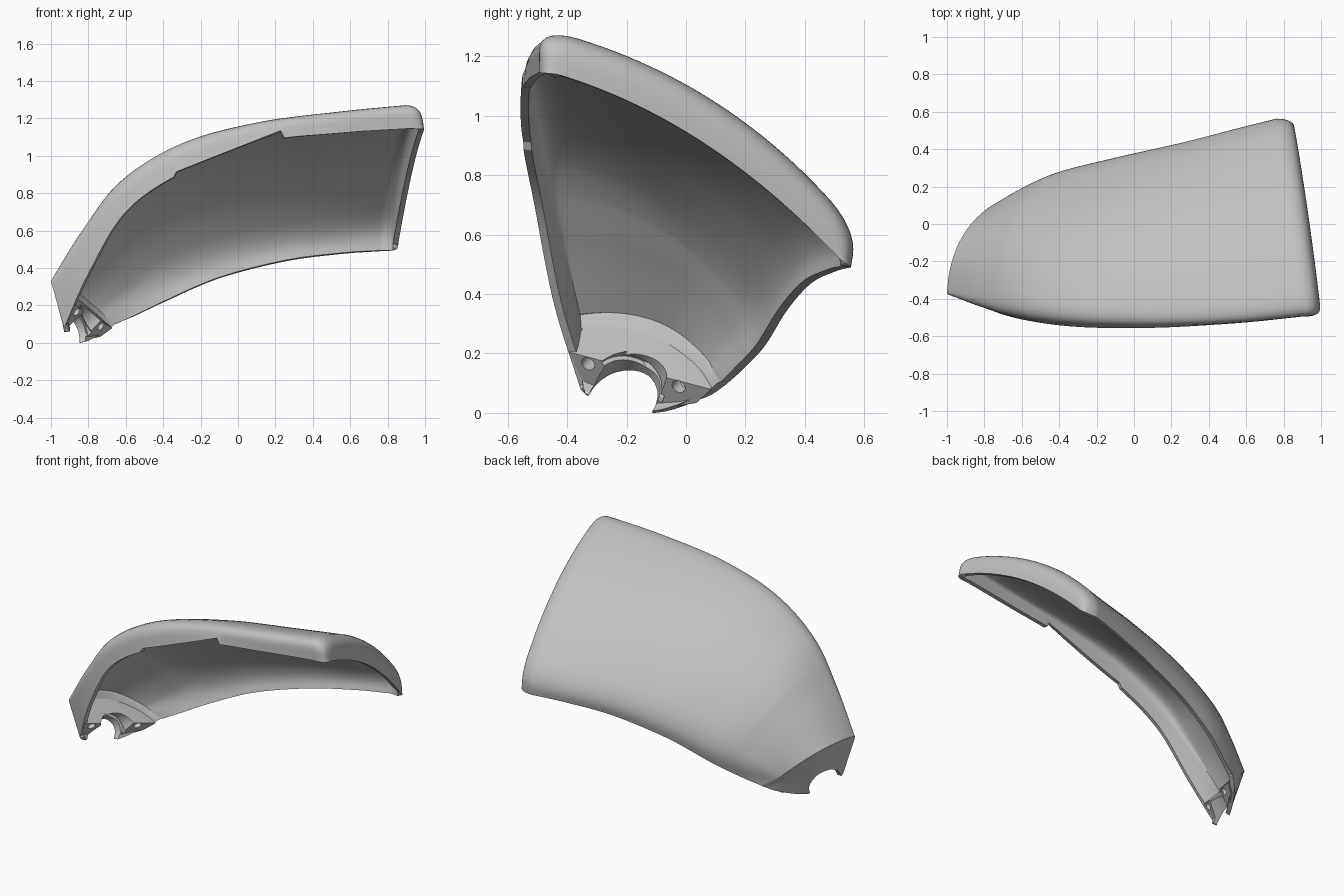
import bpy, bmesh
from mathutils import Vector

if "Cube" in bpy.data.objects:
    bpy.data.objects.remove(bpy.data.objects["Cube"], do_unlink=True)

grey = bpy.data.materials.new("plain_grey")
grey.use_nodes = True
grey.diffuse_color = (0.53, 0.53, 0.53, 1)
grey.node_tree.nodes["Principled BSDF"].inputs["Base Color"].default_value = grey.diffuse_color


def make_object(name, bm):
    mesh = bpy.data.meshes.new(name)
    bm.to_mesh(mesh)
    bm.free()
    mesh.materials.append(grey)
    obj = bpy.data.objects.new(name, mesh)
    bpy.context.collection.objects.link(obj)
    return obj


def apply_modifier(obj, kind, **settings):
    modifier = obj.modifiers.new(kind.lower(), kind)
    for key, value in settings.items():
        setattr(modifier, key, value)
    bpy.context.view_layer.objects.active = obj
    bpy.ops.object.modifier_apply(modifier=modifier.name)


def cylinder(name, centre, axis, radius, depth):
    bm = bmesh.new()
    bmesh.ops.create_cone(bm, cap_ends=True, segments=40, radius1=radius,
                          radius2=radius, depth=depth)
    obj = make_object(name, bm)
    obj.location = centre
    obj.rotation_mode = "QUATERNION"
    obj.rotation_quaternion = Vector(axis).to_track_quat("Z", "Y")
    obj.hide_render = True
    return obj


def spline(points, t):
    """Smooth curve through the points, t from 0 to 1."""
    points = [Vector(p) for p in points]
    last = len(points) - 1
    i = min(int(t * last), last - 1)
    f = t * last - i
    b, c = points[i], points[i + 1]
    a = points[i - 1] if i > 0 else b * 2 - c
    d = points[i + 2] if i + 2 <= last else c * 2 - b
    return b + ((c - a) + ((a * 2 - b * 5 + c * 4 - d) + (b * 3 - a - c * 3 + d) * f) * f) * f / 2


def bezier(a, b, c, t):
    return a * (1 - t) ** 2 + b * (2 * t * (1 - t)) + c * t ** 2


def steps(count):
    return [i / count for i in range(count)]


# Four guide paths from the narrow tip to the wide end
front_rim = [(-.93, -.355, .08), (-.8, -.445, .37), (-.6, -.51, .7), (-.3, -.55, .91),
             (.1, -.555, 1.07), (.55, -.53, 1.122), (.9, -.495, 1.145)]
front_corner = [(-1, -.38, .33), (-.83, -.44, .61), (-.62, -.495, .89), (-.3, -.53, 1.09),
                (.1, -.535, 1.2), (.55, -.525, 1.26), (.9, -.495, 1.295)]
back_corner = [(-.76, .1, .16), (-.58, .21, .25), (-.4, .295, .34), (-.1, .37, .46),
               (.25, .45, .54), (.55, .525, .58), (.76, .575, .61)]
back_rim = [(-.66, .14, .1), (-.55, .19, .145), (-.38, .265, .225), (-.1, .34, .345),
            (.25, .42, .435), (.55, .5, .475), (.76, .555, .49)]
WALL, CORNER, TOP = 4, 7, 24


def section(u):
    """Cross-section from the front rim over the top to the back rim."""
    f, cf, ck, k = (spline(p, u) for p in (front_rim, front_corner, back_corner, back_rim))
    bulge = Vector((-.6 * (1 - u), .48, .8)).normalized() * (.1 + .03 * min(1, u * 4) - .02 * u)
    mid = (cf + ck) / 2 + bulge * 2
    r = .03 + .07 * min(1, u * 3)
    a = cf.lerp(f, min(.55, r / (f - cf).length))
    d = ck.lerp(k, min(.7, r / (k - ck).length))
    if -.335 < f.x < .24:  # straight shallow recess in the front rim
        f.z = .915 + .395 * (f.x + .33)
    start, end = bezier(cf, mid, ck, r), bezier(cf, mid, ck, 1 - r)
    return ([f.lerp(a, t) for t in steps(WALL)]
            + [bezier(a, cf, start, t) for t in steps(CORNER)]
            + [bezier(cf, mid, ck, r + (1 - 2 * r) * t) for t in steps(TOP)]
            + [bezier(end, ck, d, t) for t in steps(CORNER)]
            + [d.lerp(k, t) for t in steps(WALL)] + [k])


# Rim positions for the two closed ends, with few units given to the side walls
side = WALL + CORNER
spread = ([.09 * t for t in steps(side)] + [.09 + .82 * t for t in steps(TOP)]
          + [.91 + .09 * t for t in steps(side)] + [1])
tip_rim = [spline([(-.93, -.335, .06), (-.85, -.12, 0), (-.74, .06, .05), (-.665, .135, .095)], t)
           for t in spread]
end_rim = [bezier(Vector((.995, -.435, 1.14)), Vector((.935, .08, .985)), Vector((.855, .515, .52)), t)
           for t in spread]

COUNT = 140
sections = [section(i / COUNT) for i in range(COUNT + 1)]
tip_wall = [[a.lerp(b, t) for a, b in zip(tip_rim, sections[0])] for t in steps(5)]

# End wall: a rounded shoulder running down to the rim, tighter than a plain arc
reach = Vector((.1, 0, 0))
end_wall = []
for i in range(12):
    t = (i + 1) / 12
    end_wall.append([bezier(a, a + reach, b, t).lerp(bezier(a + reach * t, a + reach, b, t), .5)
                     for a, b in zip(sections[-1], end_rim)])

# Housing shell
bm = bmesh.new()
rows = [[bm.verts.new(p) for p in row] for row in tip_wall + sections + end_wall]
for low, high in zip(rows, rows[1:]):
    for j in range(len(low) - 1):
        bm.faces.new((low[j], high[j], high[j + 1], low[j + 1]))
shell = make_object("housing_shell", bm)
apply_modifier(shell, "SOLIDIFY", thickness=.028, offset=-1)

# Mounting block filling the tip, with a flat face towards the opening
face_normal = Vector((.73, -.44, -.52)).normalized()
bm = bmesh.new()
for p in [(-.925, -.335, .065), (-.85, -.125, .005), (-.75, .045, .045), (-.68, .09, .085),
          (-.865, -.395, .2)]:
    p = Vector(p)
    bm.verts.new(p - face_normal * (face_normal.dot(p) + .57))
for p in [(-.965, -.34, .3), (-.953, -.18, .312), (-.92, -.08, .29), (-.87, -.01, .25),
          (-.76, .08, .14)]:
    bm.verts.new(p)
bmesh.ops.convex_hull(bm, input=bm.verts)
block = make_object("mounting_block", bm)

# Pivot notch, its groove and two screw holes
notch_axis = Vector((.77, .22, .5)).normalized()
notch_centre = Vector((-.89, -.22, .03))
cutters = [
    cylinder("notch_cutter", notch_centre, notch_axis, .11, .5),
    cylinder("groove_cutter", notch_centre + notch_axis * .12, notch_axis, .125, .03),
    cylinder("front_hole_cutter", (-.86, -.33, .165), face_normal, .024, .12),
    cylinder("back_hole_cutter", (-.74, -.02, .095), face_normal, .024, .12),
]
bpy.context.view_layer.update()
apply_modifier(shell, "BOOLEAN", object=cutters[0], operation="DIFFERENCE", solver="EXACT")
for cutter in cutters:
    apply_modifier(block, "BOOLEAN", object=cutter, operation="DIFFERENCE", solver="EXACT")
for cutter in cutters:
    bpy.data.objects.remove(cutter, do_unlink=True)

# Smooth shading with crisp edges
bpy.ops.object.select_all(action="DESELECT")
for obj in (shell, block):
    obj.select_set(True)
bpy.context.view_layer.objects.active = shell
bpy.ops.object.shade_smooth_by_angle()
